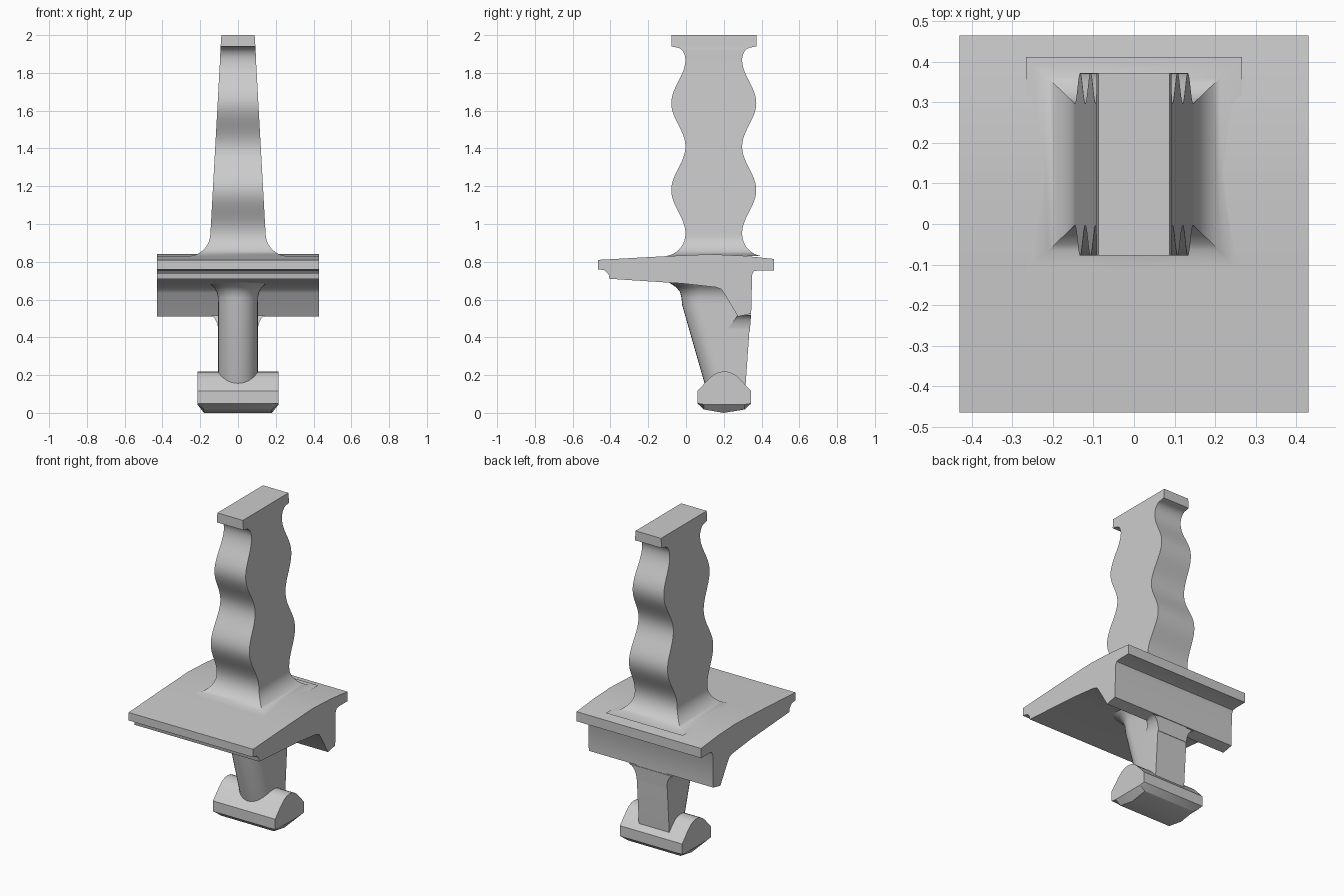
import bpy, bmesh, math
from mathutils import Vector

cube = bpy.data.objects.get("Cube")
if cube:
    bpy.data.objects.remove(cube, do_unlink=True)

GREY = (0.6, 0.6, 0.6, 1)
mat = bpy.data.materials.new("plain grey")
mat.use_nodes = True
mat.diffuse_color = GREY
mat.node_tree.nodes["Principled BSDF"].inputs["Base Color"].default_value = GREY


def loft(name, rings):
    """Skin a list of equal-length rings into a closed solid."""
    bm = bmesh.new()
    loops = [[bm.verts.new(Vector(p)) for p in ring] for ring in rings]
    n = len(loops[0])
    for a, b in zip(loops, loops[1:]):
        for i in range(n):
            j = (i + 1) % n
            bm.faces.new((a[i], a[j], b[j], b[i]))
    bm.faces.new(loops[0])
    bm.faces.new(loops[-1])
    bmesh.ops.recalc_face_normals(bm, faces=bm.faces)
    mesh = bpy.data.meshes.new(name)
    bm.to_mesh(mesh)
    bm.free()
    mesh.materials.append(mat)
    mesh.shade_smooth()
    mesh.set_sharp_from_angle(angle=math.radians(32))
    obj = bpy.data.objects.new(name, mesh)
    bpy.context.collection.objects.link(obj)
    return obj


def rect(w, y0, y1, z):
    return [(-w, y0, z), (w, y0, z), (w, y1, z), (-w, y1, z)]


def lerp(a, b, t):
    return a + (b - a) * t


# Handle: tapered grip with two finger swells, flared foot and square cap
MID = 0.147
rings = []
STEPS = 10
for i in range(STEPS + 1):                      # concave flare onto the plate
    a = math.pi / 2 * i / STEPS
    out = 1 - math.sin(a)
    z = 0.95 - 0.12 * math.cos(a)
    d = 0.15 + 0.115 * out
    rings.append(rect(0.146 + 0.12 * out, MID - d, MID + d, z))
for i in range(1, 49):                          # wavy grip
    z = lerp(0.95, 1.87, i / 48)
    d = 0.1875 - 0.0375 * math.cos(2 * math.pi * (z - 0.95) / 0.46)
    rings.append(rect(lerp(0.146, 0.095, i / 48), MID - d, MID + d, z))
for i in range(1, 7):                           # cove under the cap
    a = math.pi / 2 * i / 6
    d = 0.15 + 0.05 * (1 - math.cos(a))
    z = 1.87 + 0.065 * math.sin(a)
    rings.append(rect(lerp(0.095, 0.092, i / 6), MID - d, MID + d, z))
for w, z in ((0.092, 1.94), (0.088, 2.0)):
    rings.append(rect(w, MID - 0.225, MID + 0.225, z))
loft("handle", rings)

# Plate: one side profile with front lip, rear rib and rear ledge
plate = [(-0.465, 0.81), (-0.1, 0.83), (0.13, 0.84), (0.3, 0.832), (0.465, 0.815),
         (0.465, 0.755), (0.385, 0.755), (0.36, 0.75), (0.35, 0.73),
         (0.345, 0.525), (0.275, 0.51), (0.2, 0.635), (0.185, 0.655), (0.16, 0.665),
         (-0.02, 0.685), (-0.405, 0.71), (-0.41, 0.735), (-0.43, 0.755), (-0.465, 0.76)]
loft("plate", [[(x, y, z) for y, z in plate] for x in (-0.43, 0.43)])


# Stem: rounded front, flat back, leaning backwards towards the foot
def stem_back(z):
    return lerp(0.32, 0.345, (z - 0.2) / 0.325)


def stem_ring(z, front, w, back):
    ring = [(w, back, z)]
    depth = 0.11
    for i in range(17):
        a = math.pi * i / 16
        ring.append((w * math.cos(a), front + depth * (1 - math.sin(a)), z))
    return ring + [(-w, back, z)]


rings = [stem_ring(0.08, 0.12, 0.105, stem_back(0.08)),
         stem_ring(0.57, -0.02, 0.105, 0.345),
         stem_ring(0.61, -0.024, 0.106, 0.345),
         stem_ring(0.64, -0.032, 0.112, 0.345),
         stem_ring(0.665, -0.052, 0.128, 0.345),
         stem_ring(0.69, -0.09, 0.155, 0.345)]
loft("stem", rings)

# Fillet between the stem and the rear rib
rings = []
for i in range(9):
    a = math.pi / 2 * i / 8
    z = 0.43 + 0.088 * math.sin(a)
    w = 0.104 + 0.05 * (1 - math.cos(a))
    rings.append(rect(w, lerp(0.21, 0.275, math.sin(a)), stem_back(z), z))
loft("rib_fillet", rings)

# Foot: rounded crossbar with a chamfered base
foot = [(0.06, 0.115), (0.06, 0.05), (0.095, 0.018), (0.2, 0.0), (0.31, 0.018),
        (0.345, 0.05), (0.345, 0.115), (0.285, 0.18), (0.26, 0.202), (0.232, 0.216),
        (0.203, 0.22), (0.174, 0.216), (0.146, 0.202), (0.12, 0.18)]
loft("foot", [[(x, y, max(z, base)) for y, z in foot]
              for x, base in ((-0.215, 0.045), (-0.18, 0), (0.18, 0), (0.215, 0.045))])
